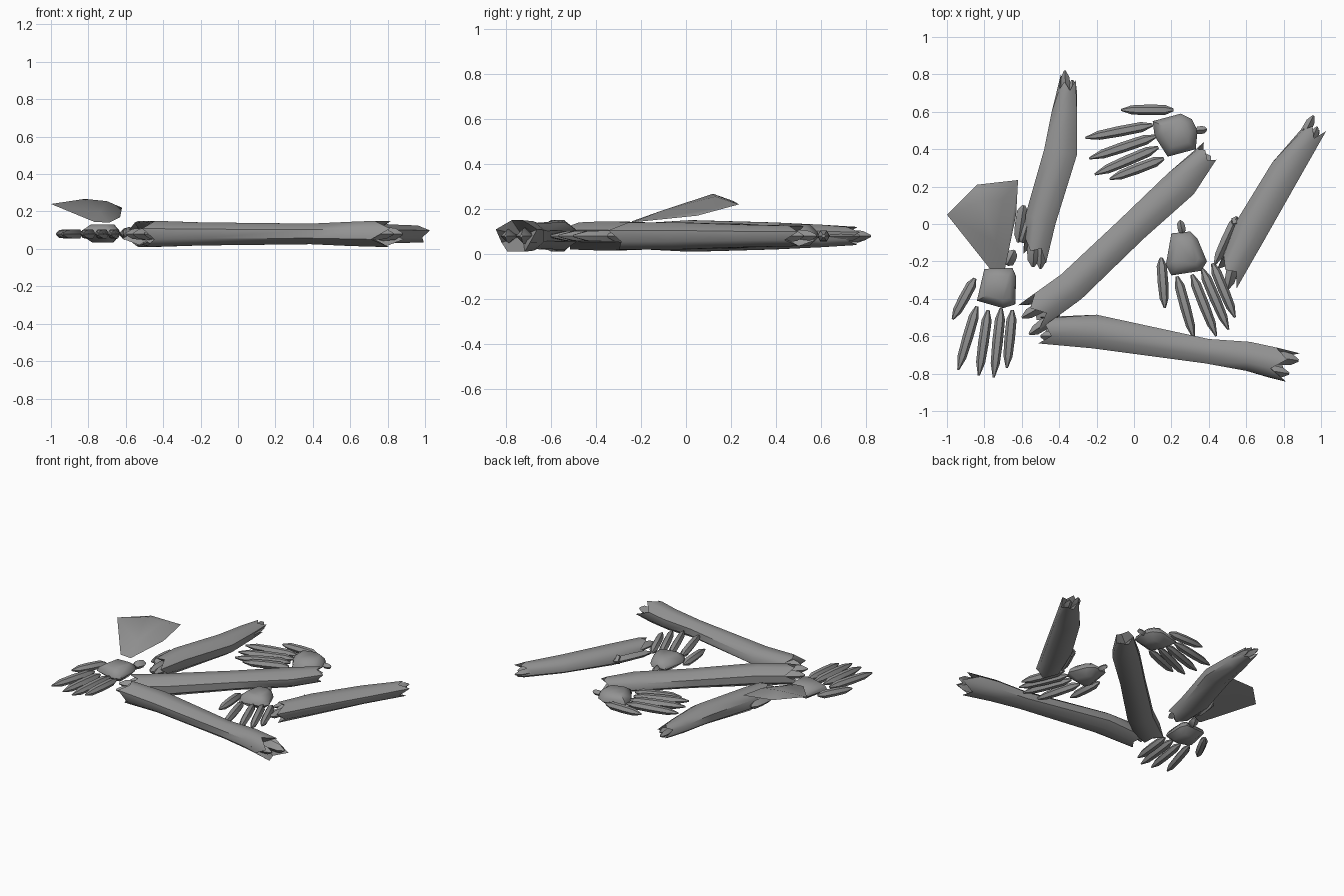
import bpy
import bmesh
import math
from mathutils import Vector

default_cube = bpy.data.objects.get("Cube")
if default_cube:
    bpy.data.objects.remove(default_cube, do_unlink=True)

# One flat stone grey for everything
grey = bpy.data.materials.new("stone_grey")
grey.use_nodes = True
grey.diffuse_color = (.29, .29, .29, 1)
grey.node_tree.nodes["Principled BSDF"].inputs["Base Color"].default_value = grey.diffuse_color

MID_HEIGHT = .08


def finish(name, bm, smooth_degrees=50):
    """Turn a bmesh into a named, shaded object."""
    bmesh.ops.recalc_face_normals(bm, faces=bm.faces[:])
    mesh = bpy.data.meshes.new(name)
    bm.to_mesh(mesh)
    bm.free()
    mesh.materials.append(grey)
    obj = bpy.data.objects.new(name, mesh)
    bpy.context.collection.objects.link(obj)
    bpy.ops.object.select_all(action="DESELECT")
    obj.select_set(True)
    bpy.context.view_layer.objects.active = obj
    bpy.ops.object.shade_smooth_by_angle(angle=math.radians(smooth_degrees))
    return obj


def skin(bm, rings):
    """Join successive rings of vertices with quads."""
    for ring, following in zip(rings, rings[1:]):
        count = len(ring)
        for i in range(count):
            j = (i + 1) % count
            bm.faces.new((ring[i], ring[j], following[j], following[i]))


def fan(bm, ring, point):
    """Close a ring towards one point."""
    centre = bm.verts.new(point)
    for i in range(len(ring)):
        bm.faces.new((ring[i], ring[i - 1], centre))


def limb(name, stations, start_jag, end_jag):
    """Eight-sided limb; a station is left edge, right edge, half height."""
    bm = bmesh.new()
    sides = 8
    stretch = 1 / math.cos(math.pi / sides)
    rings, centres = [], []
    for left_x, left_y, right_x, right_y, half_height in stations:
        left = Vector((left_x, left_y, MID_HEIGHT))
        right = Vector((right_x, right_y, MID_HEIGHT))
        centre, across = (left + right) / 2, (right - left) / 2
        centres.append(centre)
        ring = []
        for k in range(sides):
            angle = (k + .5) * math.tau / sides
            up = Vector((0, 0, half_height * math.sin(angle)))
            ring.append(bm.verts.new(centre + (across * math.cos(angle) + up) * stretch))
        rings.append(ring)
    skin(bm, rings)
    # Broken ends: splintered rim around a sunken core
    teeth = (.9, .1, .6, 0, 1, .3, .7, .1)
    for ring, centre, inner, depth in ((rings[0], centres[0], centres[1], start_jag),
                                       (rings[-1], centres[-1], centres[-2], end_jag)):
        outward = (centre - inner).normalized()
        for vert, tooth in zip(ring, teeth):
            vert.co += outward * depth * tooth
        fan(bm, ring, centre - outward * .05)
    return finish(name, bm)


def bar(name, start, end, radius, sides=6, start_z=MID_HEIGHT, end_z=MID_HEIGHT):
    """Bar with pointed ends, used for fingers and splinters."""
    bm = bmesh.new()
    a, b = Vector((*start, start_z)), Vector((*end, end_z))
    along = b - a
    across = along.cross(Vector((0, 0, 1))).normalized()
    up = across.cross(along).normalized()
    rings = []
    for t, size in ((0, .3), (.16, 1), (.5, 1.05), (.8, .9), (1, .2)):
        ring = []
        for k in range(sides):
            angle = k * math.tau / sides
            offset = across * math.cos(angle) + up * math.sin(angle)
            ring.append(bm.verts.new(a + along * t + offset * radius * size))
        rings.append(ring)
    skin(bm, rings)
    fan(bm, rings[0], a)
    fan(bm, rings[-1], b)
    return finish(name, bm)


def hull(name, points, smooth_degrees=40):
    """Solid wrapped around a few points."""
    bm = bmesh.new()
    for point in points:
        bm.verts.new(point)
    result = bmesh.ops.convex_hull(bm, input=bm.verts[:])
    unused = {g for g in result["geom_interior"] if isinstance(g, bmesh.types.BMVert)}
    bmesh.ops.delete(bm, geom=list(unused), context="VERTS")
    return finish(name, bm, smooth_degrees)


def hand(name, outline, fingers):
    """Rounded palm with loose fingers; the first finger is the thumb."""
    centre = sum((Vector(p) for p in outline), Vector((0, 0))) / len(outline)
    points = []
    for scale, height in ((.55, .035), (1, .075), (.93, .1), (.6, .13)):
        points += [(*(centre + (Vector(p) - centre) * scale), height) for p in outline]
    hull(name + "_palm", points, 50)
    for i, (start, end) in enumerate(fingers):
        part = "_thumb" if i == 0 else f"_finger_{i}"
        bar(name + part, start, end, .027)


# Four broken limbs
limb("back_right_limb", [
    (-.4, .72, -.32, .7, .04),
    (-.44, .6, -.305, .6, .05),
    (-.48, .4, -.305, .37, .06),
    (-.58, .05, -.42, 0, .07),
    (-.58, -.08, -.46, -.14, .06)], .08, .08)
limb("diagonal_limb", [
    (.34, .4, .41, .31, .045),
    (.18, .27, .32, .16, .055),
    (-.08, .02, .05, -.08, .055),
    (-.39, -.27, -.28, -.4, .065),
    (-.53, -.37, -.43, -.51, .06)], .05, .11)
limb("front_limb", [
    (-.42, -.5, -.44, -.64, .07),
    (-.2, -.485, -.22, -.665, .062),
    (.4, -.615, .38, -.745, .055),
    (.62, -.63, .6, -.785, .065),
    (.76, -.66, .7, -.815, .07)], .08, .13)
limb("left_limb", [
    (.9, .5, .98, .43, .045),
    (.74, .33, .87, .22, .05),
    (.55, .02, .7, -.08, .06),
    (.48, -.17, .58, -.28, .06)], .09, .08)

# Three severed hands
hand("right_hand",
     [(-.8, -.24), (-.65, -.235), (-.63, -.28), (-.635, -.43), (-.7, -.45), (-.84, -.41)],
     [((-.85, -.29), (-.97, -.51)), ((-.84, -.44), (-.94, -.78)),
      ((-.78, -.46), (-.83, -.81)), ((-.71, -.45), (-.75, -.82)),
      ((-.65, -.46), (-.68, -.77))])
hand("back_hand",
     [(.1, .55), (.25, .59), (.31, .56), (.34, .5), (.33, .4), (.18, .36), (.11, .47)],
     [((.21, .61), (-.07, .61)), ((.1, .53), (-.26, .46)), ((.12, .47), (-.24, .35)),
      ((.13, .41), (-.21, .265)), ((.16, .35), (-.13, .24))])
hand("left_hand",
     [(.2, -.05), (.3, -.04), (.34, -.08), (.39, -.2), (.36, -.25), (.2, -.275), (.17, -.22)],
     [((.145, -.18), (.165, -.45)), ((.23, -.28), (.32, -.61)), ((.31, -.27), (.44, -.6)),
      ((.365, -.24), (.505, -.565)), ((.42, -.21), (.54, -.5))])

# Tilted domed plate
hull("raised_plate", [
    (-1, .05, .24), (-.84, .21, .235), (-.62, .235, .22), (-.63, .05, .17),
    (-.69, -.24, .14), (-.77, -.24, .145), (-.82, .12, .267), (-.7, .13, .255),
    (-.74, -.1, .195), (-.78, .08, .2)], 50)

# Splinters at the broken ends
splinters = [
    ((-.36, .64), (-.37, .82), .025), ((-.33, .6), (-.33, .77), .025),
    ((-.59, .1), (-.62, -.1), .03), ((-.6, -.1), (-.56, .03), .035),
    ((-.53, -.05), (-.54, -.23), .035), ((-.49, -.05), (-.5, -.24), .03),
    ((-.42, -.4), (-.6, -.5), .03), ((-.4, -.48), (-.56, -.59), .03),
    ((-.36, -.6), (-.5, -.6), .03), ((.68, -.7), (.88, -.73), .035),
    ((.64, -.77), (.83, -.8), .03), ((.88, .42), (.96, .58), .025),
    ((.92, .38), (.98, .52), .025), ((.55, .04), (.43, -.22), .025),
    ((.52, 0), (.57, .01), .03), ((.55, -.15), (.5, -.35), .03),
    ((.33, .5), (.39, .505), .02), ((.26, -.05), (.245, .02), .02),
    ((-.68, -.22), (-.64, -.14), .03)]
for number, (start, end, radius) in enumerate(splinters, 1):
    bar(f"splinter_{number}", start, end, radius, sides=4)
